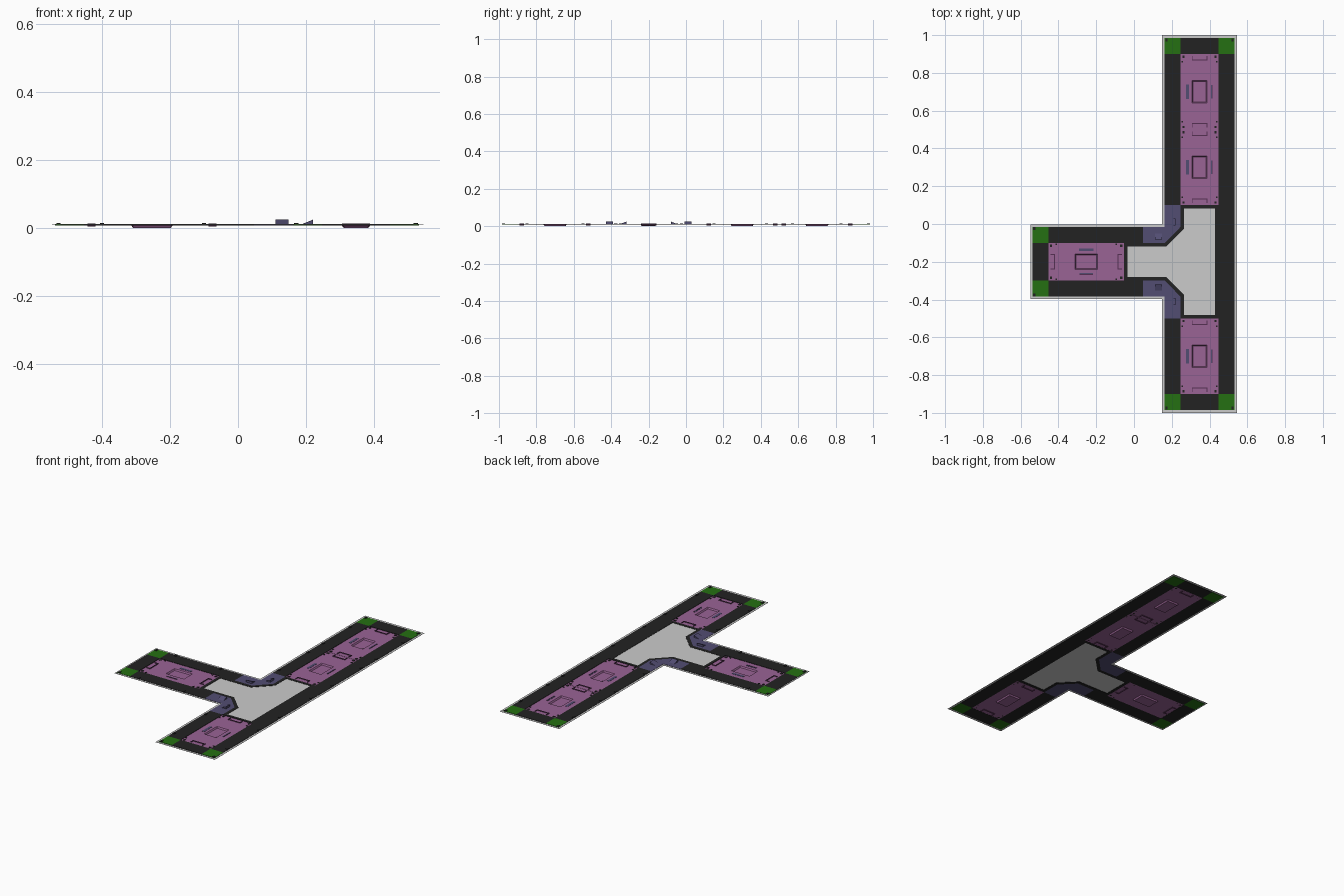
import bpy, bmesh
from mathutils import Matrix, Vector
from math import pi

if "Cube" in bpy.data.objects:
    bpy.data.objects.remove(bpy.data.objects["Cube"])


def material(name, r, g, b):
    m = bpy.data.materials.new(name)
    m.use_nodes = True
    m.diffuse_color = (r, g, b, 1)
    m.node_tree.nodes["Principled BSDF"].inputs["Base Color"].default_value = (r, g, b, 1)
    return m


LIGHT = material("light grey", 0.60, 0.60, 0.60)
BLACK = material("charcoal", 0.016, 0.016, 0.016)
PINK = material("mauve", 0.32, 0.125, 0.30)
PLUM = material("dark plum", 0.09, 0.03, 0.085)
GREEN = material("green", 0.018, 0.16, 0.006)
SLATE = material("slate blue", 0.085, 0.075, 0.17)

MID = 0.347      # centre line of the long bar
ARM = -0.2       # centre line of the side arm
LOW, TOP = 0.008, 0.012


def finish(bm, name, mat, matrix=Matrix()):
    bmesh.ops.recalc_face_normals(bm, faces=bm.faces)
    me = bpy.data.meshes.new(name)
    bm.to_mesh(me)
    bm.free()
    me.materials.append(mat)
    ob = bpy.data.objects.new(name, me)
    ob.matrix_world = matrix
    bpy.context.collection.objects.link(ob)
    return ob


def add_slab(bm, pts, z0, z1):
    face = bm.faces.new([bm.verts.new((x, y, z0)) for x, y in pts])
    new = bmesh.ops.extrude_face_region(bm, geom=[face])["geom"]
    bmesh.ops.translate(bm, vec=(0, 0, z1 - z0),
                        verts=[v for v in new if isinstance(v, bmesh.types.BMVert)])


def rect(x0, x1, y0, y1):
    return [(x0, y0), (x1, y0), (x1, y1), (x0, y1)]


def slabs(name, mat, outlines, z0=LOW, z1=TOP, matrix=Matrix()):
    bm = bmesh.new()
    for pts in outlines:
        add_slab(bm, pts, z0, z1)
    return finish(bm, name, mat, matrix)


def ring(name, mat, outer, inner, z0, z1):
    # Closed band made of one quad slab per outline edge
    n = len(outer)
    quads = [[outer[i], outer[(i + 1) % n], inner[(i + 1) % n], inner[i]] for i in range(n)]
    return slabs(name, mat, quads, z0, z1)


def flip(pts):
    return [(x, 2 * ARM - y) for x, y in reversed(pts)]


def t_outline(o):
    w = 0.198 - o
    return [(-0.547 + o, ARM + w), (MID - w, ARM + w), (MID - w, 1 - o), (MID + w, 1 - o),
            (MID + w, o - 1), (MID - w, o - 1), (MID - w, ARM - w), (-0.547 + o, ARM - w)]


# Outer rim and the floor of the junction
ring("outer_rim", LIGHT, t_outline(0), t_outline(0.014), 0.0095, 0.0105)
inner = [(-0.035, -0.12), (0.17, -0.12), (0.265, -0.025), (0.265, 0.082), (0.428, 0.082)]
outer = [(-0.053, -0.1), (0.163, -0.1), (0.247, -0.015), (0.247, 0.1), (0.447, 0.1)]
inner, outer = inner + flip(inner), outer + flip(outer)
slabs("junction_floor", LIGHT, [inner], 0.0095, 0.0105)
ring("junction_border", BLACK, outer, inner, LOW, TOP)

# Dark frame strips
IN, OUT = 0.1, 0.185
L0, L1, R0, R1 = MID - OUT, MID - IN, MID + IN, MID + OUT
strips = [rect(R0, R1, -0.9, 0.9), rect(L0, L1, 0.1, 0.9), rect(L0, L1, -0.9, -0.5),
          rect(L1, R0, 0.9, 0.985), rect(L1, R0, -0.985, -0.9),
          rect(-0.453, 0.047, ARM + IN, ARM + OUT), rect(-0.453, 0.047, ARM - OUT, ARM - IN),
          rect(-0.538, -0.453, ARM - IN, ARM + IN)]
slabs("frame_strips", BLACK, strips)

# Green corner plates
corners = [rect(x, x + 0.085, y, y + 0.085) for x in (L0, R0) for y in (0.9, -0.985)]
corners += [rect(-0.538, -0.453, y, y + 0.085) for y in (ARM + IN, ARM - OUT)]
slabs("corner_plates", GREEN, corners)

# Slate elbows at the inside corners
elbow = [(0.047, -0.1), (0.163, -0.1), (L1, -0.015), (L1, 0.1),
         (L0, 0.1), (L0, -0.015), (0.047, -0.015)]
slabs("elbow_plates", SLATE, [elbow, flip(elbow)])


def wedge(name, cx, cy, angle):
    # Small ramp rising along local +x
    bm = bmesh.new()
    a, b = 0.016, 0.019
    v = [bm.verts.new(p) for p in [(-a, -b, TOP), (a, -b, TOP), (a, -b, 0.025),
                                   (-a, b, TOP), (a, b, TOP), (a, b, 0.025)]]
    for f in ((0, 1, 2), (3, 4, 5), (0, 1, 4, 3), (1, 2, 5, 4), (0, 2, 5, 3)):
        bm.faces.new([v[i] for i in f])
    finish(bm, name, SLATE, Matrix.Translation((cx, cy, 0)) @ Matrix.Rotation(angle, 4, "Z"))


for side, s in (("back", 1), ("front", -1)):
    wedge(side + "_elbow_ramp_arm", 0.13, ARM + s * 0.135, -s * pi / 2)
    wedge(side + "_elbow_ramp_bar", 0.205, ARM + s * 0.21, 0)


def sunk_panel(name, matrix):
    # Floor panel with a shallow sunken middle
    bm = bmesh.new()
    xs = [-0.1, -0.04, -0.035, 0.035, 0.04, 0.1]
    ys = [-0.199, -0.06, -0.055, 0.055, 0.06, 0.199]
    grid = [[bm.verts.new((x, y, 0.002 if i in (2, 3) and j in (2, 3) else 0.010))
             for j, y in enumerate(ys)] for i, x in enumerate(xs)]
    for i in range(5):
        for j in range(5):
            bm.faces.new((grid[i][j], grid[i + 1][j], grid[i + 1][j + 1], grid[i][j + 1]))
    ob = finish(bm, name, PINK, matrix)
    mod = ob.modifiers.new("thickness", "SOLIDIFY")
    mod.thickness = 0.002
    mod.offset = -1 if ob.data.polygons[0].normal.z > 0 else 1


def panel(name, cx, cy, angle):
    m = Matrix.Translation((cx, cy, 0)) @ Matrix.Rotation(angle, 4, "Z")
    sunk_panel(name, m)
    handles, bolts = [], []
    for s in (-1, 1):
        def box(x0, x1, y0, y1):
            return rect(x0, x1, *sorted((s * y0, s * y1)))
        handles += [box(-0.038, 0.038, 0.166, 0.171),
                    box(-0.041, -0.036, 0.166, 0.19), box(0.036, 0.041, 0.166, 0.19)]
        bolts += [box(x - 0.006, x + 0.006, 0.18, 0.192) for x in (-0.085, 0.085)]
        bolts += [box(x - 0.004, x + 0.004, 0.155, 0.163) for x in (-0.092, 0.092)]
    slabs(name + "_handles", PLUM, handles, 0.004, 0.0135, m)
    slabs(name + "_bolts", BLACK, bolts, LOW, 0.0125, m)
    slabs(name + "_slots", SLATE, [rect(-0.071, -0.056, -0.038, 0.038),
                                   rect(0.06, 0.066, -0.036, 0.036)], 0.0095, 0.0112, m)
    slabs(name + "_slot_edge", PLUM, [rect(0.066, 0.069, -0.036, 0.036)], 0.0095, 0.0125, m)


# Floor panels
panel("back_panel", MID, 0.7, 0)
panel("middle_panel", MID, 0.3, 0)
panel("front_panel", MID, -0.7, 0)
panel("arm_panel", -0.253, ARM, -pi / 2)

# Small studs along the frame edges
spots = [(x, y) for x in (L0 + 0.008, R1 - 0.008)
         for y in (-0.85, -0.55, 0.15, 0.43, 0.57, 0.83)]
spots += [(R1 - 0.008, y) for y in (-0.35, -0.05)]
spots += [(x, ARM + s * 0.177) for x in (-0.4, -0.1) for s in (-1, 1)]
spots += [(x, y) for x in (L0 + 0.01, R1 - 0.01) for y in (-0.975, 0.975)]
spots += [(-0.528, ARM + s * 0.175) for s in (-1, 1)]
slabs("frame_studs", BLACK,
      [rect(x - 0.006, x + 0.006, y - 0.008, y + 0.008) for x, y in spots], TOP - 0.001, 0.015)
